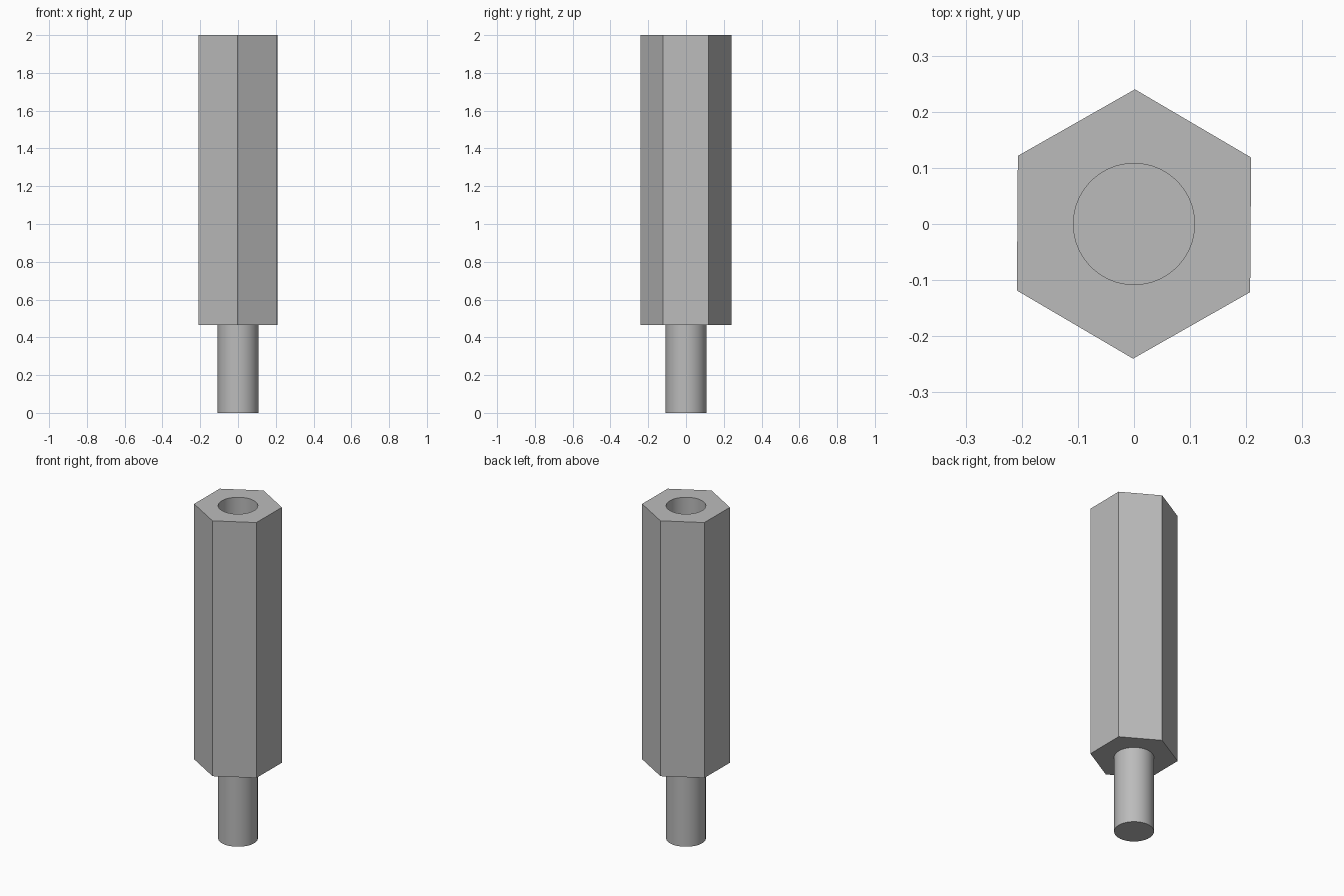
import bpy
import bmesh
from math import cos, sin, pi, radians

HEX_RADIUS = 0.24
BORE_RADIUS = 0.108
SHOULDER, TOP, BORE_FLOOR = 0.465, 2.0, 1.46
SEGMENTS = 64

cube = bpy.data.objects.get("Cube")
if cube:
    bpy.data.objects.remove(cube, do_unlink=True)

# Plain metal grey
metal = bpy.data.materials.new("metal_grey")
metal.use_nodes = True
grey = (0.5, 0.5, 0.5, 1)
metal.diffuse_color = grey
metal.node_tree.nodes["Principled BSDF"].inputs["Base Color"].default_value = grey


def ring(bm, sides, radius, z, turn=0.0):
    """A closed loop of vertices, counter-clockwise from above."""
    angles = [turn + 2 * pi * i / sides for i in range(sides)]
    return [bm.verts.new((radius * cos(a), radius * sin(a), z)) for a in angles]


def wall(bm, low, high):
    """Quads joining two rings."""
    n = len(low)
    for i in range(n):
        j = (i + 1) % n
        bm.faces.new((low[i], low[j], high[j], high[i]))


def annulus(bm, outer, inner):
    """Flat face between two rings of different side counts."""
    edges = []
    for loop in (outer, inner):
        for a, b in zip(loop, loop[1:] + loop[:1]):
            edges.append(bm.edges.get((a, b)) or bm.edges.new((a, b)))
    bmesh.ops.triangle_fill(bm, edges=edges, use_beauty=True, normal=(0, 0, 1))


def finish(bm, name):
    bmesh.ops.recalc_face_normals(bm, faces=bm.faces)
    mesh = bpy.data.meshes.new(name)
    bm.to_mesh(mesh)
    bm.free()
    mesh.materials.append(metal)
    obj = bpy.data.objects.new(name, mesh)
    bpy.context.collection.objects.link(obj)
    bpy.ops.object.select_all(action="DESELECT")
    obj.select_set(True)
    bpy.context.view_layer.objects.active = obj
    bpy.ops.object.shade_smooth_by_angle(angle=radians(30))
    return obj


# Hexagonal body with a blind bore in its top
bm = bmesh.new()
turn = radians(90 - 0.4)
base = ring(bm, 6, HEX_RADIUS, SHOULDER, turn)
rim = ring(bm, 6, HEX_RADIUS, TOP, turn)
mouth = ring(bm, SEGMENTS, BORE_RADIUS, TOP)
floor = ring(bm, SEGMENTS, BORE_RADIUS, BORE_FLOOR)
wall(bm, base, rim)
wall(bm, floor, mouth)
annulus(bm, rim, mouth)
bm.faces.new(floor)
bm.faces.new(base)
finish(bm, "hex_body")

# Round stud below the shoulder
bm = bmesh.new()
foot = ring(bm, SEGMENTS, BORE_RADIUS, 0)
neck = ring(bm, SEGMENTS, BORE_RADIUS, SHOULDER)
wall(bm, foot, neck)
bm.faces.new(foot)
bm.faces.new(neck)
finish(bm, "round_stud")
